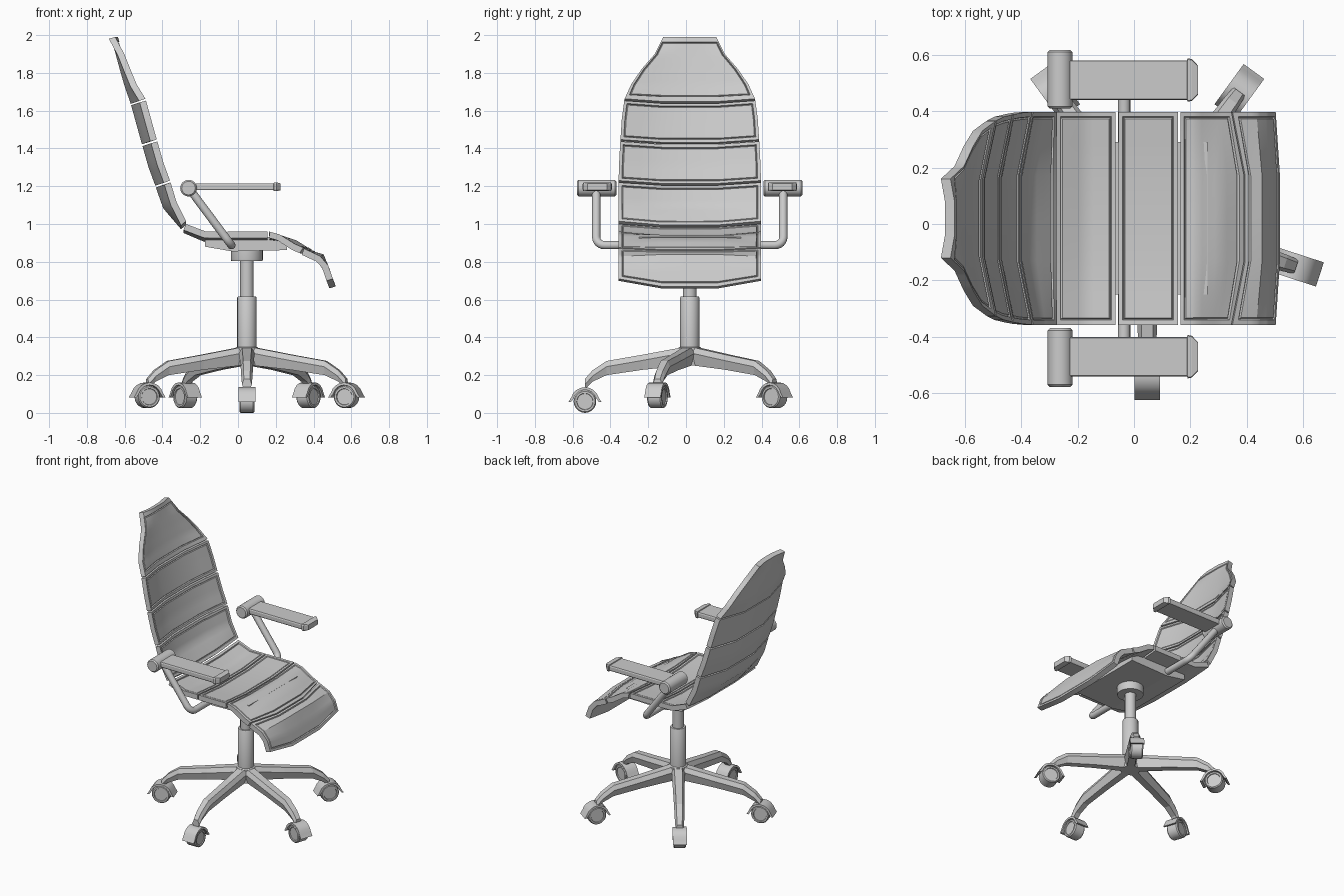
import bpy, bmesh, math
from mathutils import Vector, Matrix

if "Cube" in bpy.data.objects:
    bpy.data.objects.remove(bpy.data.objects["Cube"])

CX, CY = 0.047, 0.02      # column axis; CY is also the mirror plane of the seat


def make(name, verts, faces, smooth=None):
    me = bpy.data.meshes.new(name)
    me.from_pydata([tuple(v) for v in verts], [], faces)
    bm = bmesh.new()
    bm.from_mesh(me)
    bmesh.ops.recalc_face_normals(bm, faces=bm.faces)
    bm.to_mesh(me)
    bm.free()
    ob = bpy.data.objects.new(name, me)
    bpy.context.collection.objects.link(ob)
    if smooth:
        bpy.ops.object.select_all(action='DESELECT')
        ob.select_set(True)
        bpy.context.view_layer.objects.active = ob
        bpy.ops.object.shade_smooth_by_angle(angle=math.radians(smooth))
    return ob


def loft(name, rings, smooth=None):
    n = len(rings[0])
    faces = [(i * n + j, i * n + (j + 1) % n, (i + 1) * n + (j + 1) % n, (i + 1) * n + j)
             for i in range(len(rings) - 1) for j in range(n)]
    faces += [tuple(range(n)), tuple(range((len(rings) - 1) * n, len(rings) * n))]
    return make(name, [v for r in rings for v in r], faces, smooth)


def turned(name, profile, matrix, n=24):
    # solid of revolution: (radius, height) pairs about the matrix's z axis
    return loft(name, [[matrix @ Vector((r * math.cos(2 * math.pi * k / n), r * math.sin(2 * math.pi * k / n), h))
                        for k in range(n)] for r, h in profile], 35)


def tube(name, path, r, n=14):
    rings, pts = [], [Vector(p) for p in path]
    for i, p in enumerate(pts):
        t = (pts[min(i + 1, len(pts) - 1)] - pts[max(i - 1, 0)]).normalized()
        side = t.cross(Vector((0.8, 0, 0.6))).normalized()
        up = side.cross(t)
        rings.append([p + r * (math.cos(2 * math.pi * k / n) * side + math.sin(2 * math.pi * k / n) * up)
                      for k in range(n)])
    return loft(name, rings, 40)


def lerp(table, t):
    for a, b in zip(table, table[1:]):
        if t <= b[0]:
            f = max(0, (t - a[0]) / (b[0] - a[0]))
            return [p + (q - p) * f for p, q in zip(a[1:], b[1:])]
    return list(table[-1][1:])


def panel(name, stations, thick=0.035):
    # upholstered slab: stations are (x, z, half width, edge x shift, edge z shift) along the side profile
    cols = [-1, -0.955, -0.7, -0.4, 0, 0.4, 0.7, 0.955, 1]
    table = [(i / (len(stations) - 1), *s) for i, s in enumerate(stations)]
    m = 4 * (len(stations) - 1)
    ts = [0, 0.07] + [k / m for k in range(1, m)if 0.09 < k / m < 0.91] + [0.93, 1]
    R, C = len(ts), len(cols)
    top, bot = [], []
    for t in ts:
        x, z, w, ex, ez = lerp(table, t)
        a, b = lerp(table, max(0, t - .12)), lerp(table, min(1, t + .12))
        d = Vector((b[0] - a[0], 0, b[1] - a[1])).normalized()
        nrm = Vector((-d.z, 0, d.x))
        for c in cols:
            s = max(0, (abs(c) - 0.4) / 0.6)
            p = Vector((x + ex * s, CY + w * c, z + ez * s))
            top.append(p)
            bot.append(p - nrm * thick)
    idx = lambda i, j: i * C + j
    N = R * C
    faces, inner = [], []
    for i in range(R - 1):
        for j in range(C - 1):
            q = (idx(i, j), idx(i, j + 1), idx(i + 1, j + 1), idx(i + 1, j))
            faces += [q, tuple(N + k for k in reversed(q))]
            if 0 < i < R - 2 and 0 < j < C - 2:
                inner.append(len(faces) - 2)
    rim = ([idx(0, j) for j in range(C)] + [idx(i, C - 1) for i in range(1, R)] +
           [idx(R - 1, j) for j in range(C - 2, -1, -1)] + [idx(i, 0) for i in range(R - 2, 0, -1)])
    for a, b in zip(rim, rim[1:] + rim[:1]):
        faces.append((a, b, N + b, N + a))
    ob = make(name, top + bot, faces)
    # stitched groove: sink a narrow ring, leaving the cushion level inside the raised border
    bm = bmesh.new()
    bm.from_mesh(ob.data)
    bm.faces.ensure_lookup_table()
    sel = [bm.faces[k] for k in inner]
    bmesh.ops.inset_region(bm, faces=sel, thickness=0.004, depth=-0.008, use_even_offset=True)
    bmesh.ops.inset_region(bm, faces=sel, thickness=0.004, depth=0.006, use_even_offset=True)
    bm.to_mesh(ob.data)
    bm.free()
    bpy.ops.object.select_all(action='DESELECT')
    ob.select_set(True)
    bpy.context.view_layer.objects.active = ob
    bpy.ops.object.shade_smooth_by_angle(angle=math.radians(30))
    return ob


# backrest: four panels from headrest down to the lumbar bend
W = 0.377
panel("headrest", [(-0.635, 1.99, 0.14, -.015, 0.0), (-0.612, 1.90, 0.185, .01, 0.0), (-0.59, 1.82, 0.255, .02, 0),
                   (-0.567, 1.74, 0.31, .03, 0), (-0.535, 1.648, 0.345, .045, 0.015)])
panel("back_upper", [(-0.532, 1.638, 0.347, .045, .015), (-0.505, 1.54, 0.36, .045, .015),
                     (-0.475, 1.432, 0.367, .045, .015)])
panel("back_middle", [(-0.472, 1.422, 0.368, .045, .015), (-0.44, 1.31, 0.374, .045, .015),
                      (-0.405, 1.215, W, .045, .015)])
panel("back_lower", [(-0.402, 1.205, W, .045, .015), (-0.365, 1.10, W, .04, .015), (-0.275, 0.995, W, .0, .02)])

# seat: rear, middle, front and drooping lip
panel("seat_rear", [(-0.275, 0.985, W, 0, .015), (-0.17, 0.94, W, 0, .02), (-0.065, 0.94, W, 0, .02)])
panel("seat_middle", [(-0.055, 0.94, W, 0, .02), (0.05, 0.94, W, 0, .02), (0.155, 0.94, W, 0, .02)])
panel("seat_front", [(0.165, 0.94, W, 0, .02), (0.22, 0.945, W, 0, .0), (0.31, 0.915, W, -.01, -.02),
                     (0.39, 0.865, W, -.045, 0.01)])
panel("seat_lip", [(0.394, 0.86, W, -.045, .01), (0.455, 0.84, W, -.02, -.01), (0.488, 0.76, W, -.01, .02),
                   (0.517, 0.67, W, -.015, .04)])

# mechanism tray beneath the seat
tray = [(-0.175, 0.93), (-0.175, 0.88), (-0.03, 0.855), (0.26, 0.862), (0.26, 0.93)]
loft("seat_tray", [[Vector((x, CY + s * 0.27, z)) for x, z in tray] for s in (-1, 1)])

# gas column
turned("column", [(.06, .25), (.06, .345), (.051, .35), (.051, .61), (.048, .615), (.036, .615), (.036, .805),
                  (.083, .805), (.085, .815), (.085, .86)], Matrix.Translation((CX, CY, 0)))

# armrests on both sides
for s, side in ((-1, "right"), (1, "left")):
    P = lambda x, d, z: (x, CY + s * d, z)
    bend = [P(-.035 - .03 * (1 - math.cos(a)), .45 + .045 * math.sin(a), .888 + .04 * (1 - math.cos(a)))
            for a in [k * math.pi / 12 for k in range(7)]]
    tube(side + "_arm_tube", [P(-.035, .2, .888)] + bend + [P(-.26, .495, 1.19)], .022)
    turned(side + "_arm_roller", [(.036, -.104), (.044, -.096), (.044, .096), (.036, .104)],
           Matrix.Translation(P(-.262, .493, 1.19)) @ Matrix.Rotation(math.pi / 2, 4, 'X'))
    rings = []
    for x, w, h in ((-.262, .07, .018), (.188, .07, .018), (.19, .077, .023), (.205, .074, .023), (.226, .052, .018)):
        rings.append([P(x, .49 + w * a, 1.197 + h * b) for a, b in
                      ((-1, -.6), (-.95, -1), (.95, -1), (1, -.6), (1, .6), (.95, 1), (-.95, 1), (-1, .6))])
    loft(side + "_arm_pad", rings)

# five-star base with casters
for i in range(5):
    ang = math.radians(-90 + 72 * i)
    M = Matrix.Translation((CX, CY, 0)) @ Matrix.Rotation(ang, 4, 'Z')
    rings = []
    for r, zb, zt, w in ((0, .25, .348, .042), (.05, .25, .345, .042), (.25, .228, .308, .037), (.44, .2, .275, .033),
                         (.515, .165, .225, .03), (.555, .125, .18, .026)):
        rings.append([M @ Vector((r, y, z)) for y, z in
                      ((-w * .6, zb), (w * .6, zb), (w, zt - .03), (w * .6, zt), (-w * .6, zt), (-w, zt - .03))])
    loft(f"base_leg_{i+1}", rings)

    zc = 0.06 if i == 0 else 0.085
    hub = M @ Matrix.Translation((.555, 0, zc)) @ Matrix.Rotation(math.pi / 2, 4, 'X')
    turned(f"caster_wheel_{i+1}", [(.042, -.034), (.044, -.04), (.054, -.04), (.06, -.033), (.06, .033), (.054, .04),
                                   (.044, .04), (.042, .034)], hub, 20)
    # arched hood over the wheel, flaring at both ends
    hood = []
    for k in range(11):
        a = math.radians(-2 + 184 * k / 10)
        ro = .076 + (.012 if k in (0, 10) else 0)
        hood.append([hub @ Vector((r * math.cos(a), r * math.sin(a), y))
                     for r, y in ((ro, -.045), (ro, .045), (ro - .014, .045), (ro - .014, -.045))])
    loft(f"caster_hood_{i+1}", hood, 35)
